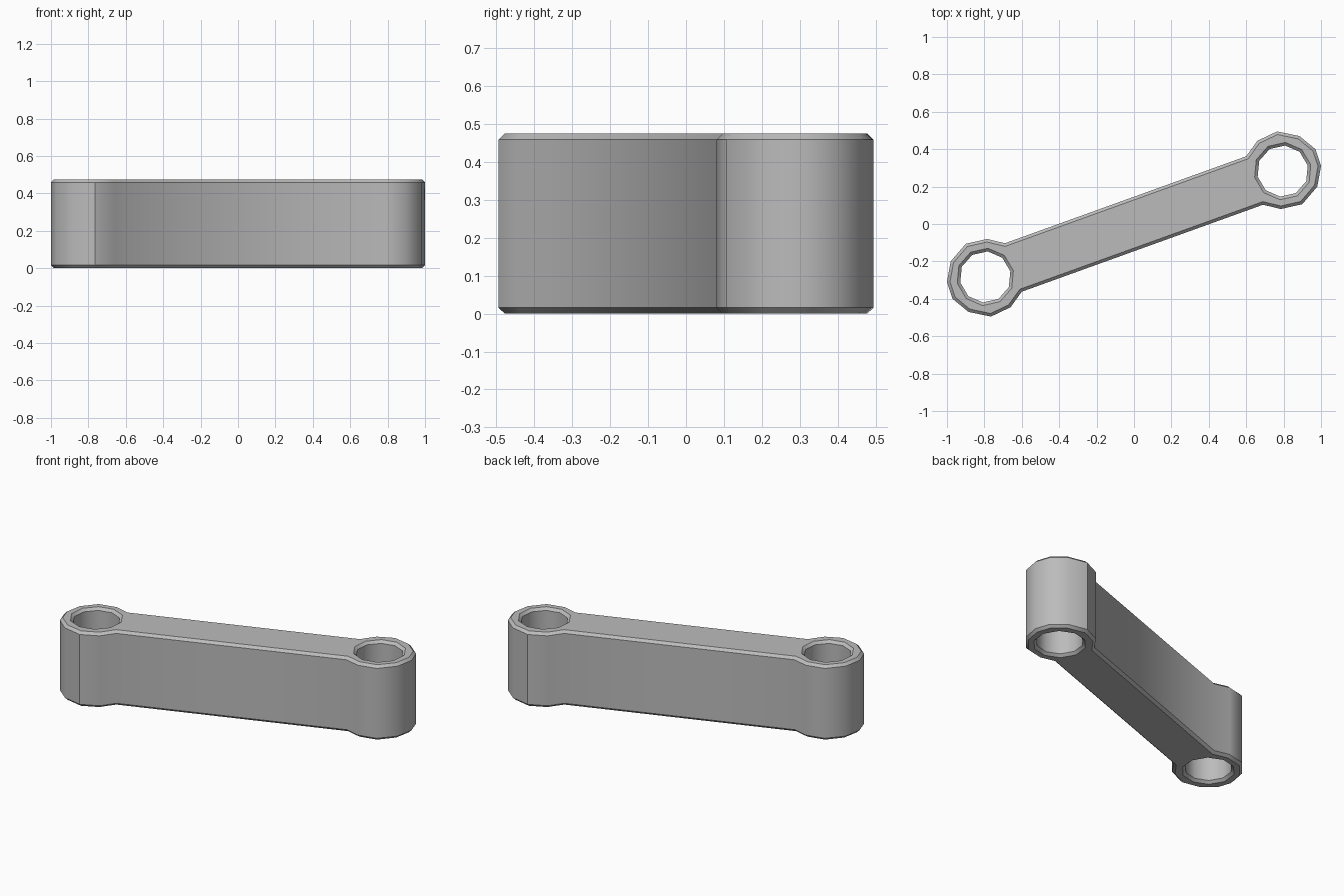
import bpy
import math

if "Cube" in bpy.data.objects:
    bpy.data.objects.remove(bpy.data.objects["Cube"], do_unlink=True)

HEIGHT, CHAMFER = 0.475, 0.016
EYE_X, EYE_Y, BORE, BORE_SIDES = 0.795, 0.283, 0.137, 10

# Grey metal
grey = bpy.data.materials.new("grey_metal")
grey.use_nodes = True
colour = (0.5, 0.5, 0.5, 1)
grey.diffuse_color = colour
grey.node_tree.nodes["Principled BSDF"].inputs["Base Color"].default_value = colour

# Half of the outline, around one eye; the other half is turned by 180 degrees
half = [(0.69, 0.103), (0.785, 0.08), (0.9, 0.106), (0.98, 0.2),
        (1.0, 0.31), (0.97, 0.4), (0.885, 0.47), (0.765, 0.495),
        (0.66, 0.445), (0.6, 0.362)]
outline = half + [(-x, -y) for x, y in half]


def bore(sign):
    steps = [math.tau * (i + 0.35) / BORE_SIDES for i in range(BORE_SIDES)]
    return [(sign * (EYE_X + BORE * math.cos(a)), sign * (EYE_Y + BORE * math.sin(a)))
            for a in steps]


# Link body: filled flat profile with two bores, thickened and chamfered
curve = bpy.data.curves.new("link_arm", "CURVE")
curve.dimensions = "2D"
curve.fill_mode = "BOTH"
curve.extrude = HEIGHT / 2 - CHAMFER
curve.bevel_depth = CHAMFER
curve.bevel_resolution = 0
curve.offset = -CHAMFER
for loop in (outline, bore(1), bore(-1)):
    spline = curve.splines.new("POLY")
    spline.points.add(len(loop) - 1)
    for point, (x, y) in zip(spline.points, loop):
        point.co = (x, y, 0, 1)
    spline.use_cyclic_u = True
curve.materials.append(grey)

arm = bpy.data.objects.new("link_arm", curve)
arm.location.z = HEIGHT / 2
bpy.context.collection.objects.link(arm)
bpy.ops.object.select_all(action="DESELECT")
arm.select_set(True)
bpy.context.view_layer.objects.active = arm
bpy.ops.object.convert(target="MESH")

# Weld the seams and smooth the round ends
arm = bpy.context.object
bpy.ops.object.mode_set(mode="EDIT")
bpy.ops.mesh.select_all(action="SELECT")
bpy.ops.mesh.remove_doubles(threshold=0.0005)
bpy.ops.mesh.normals_make_consistent(inside=False)
bpy.ops.object.mode_set(mode="OBJECT")
bpy.ops.object.shade_smooth_by_angle(angle=math.radians(37))
